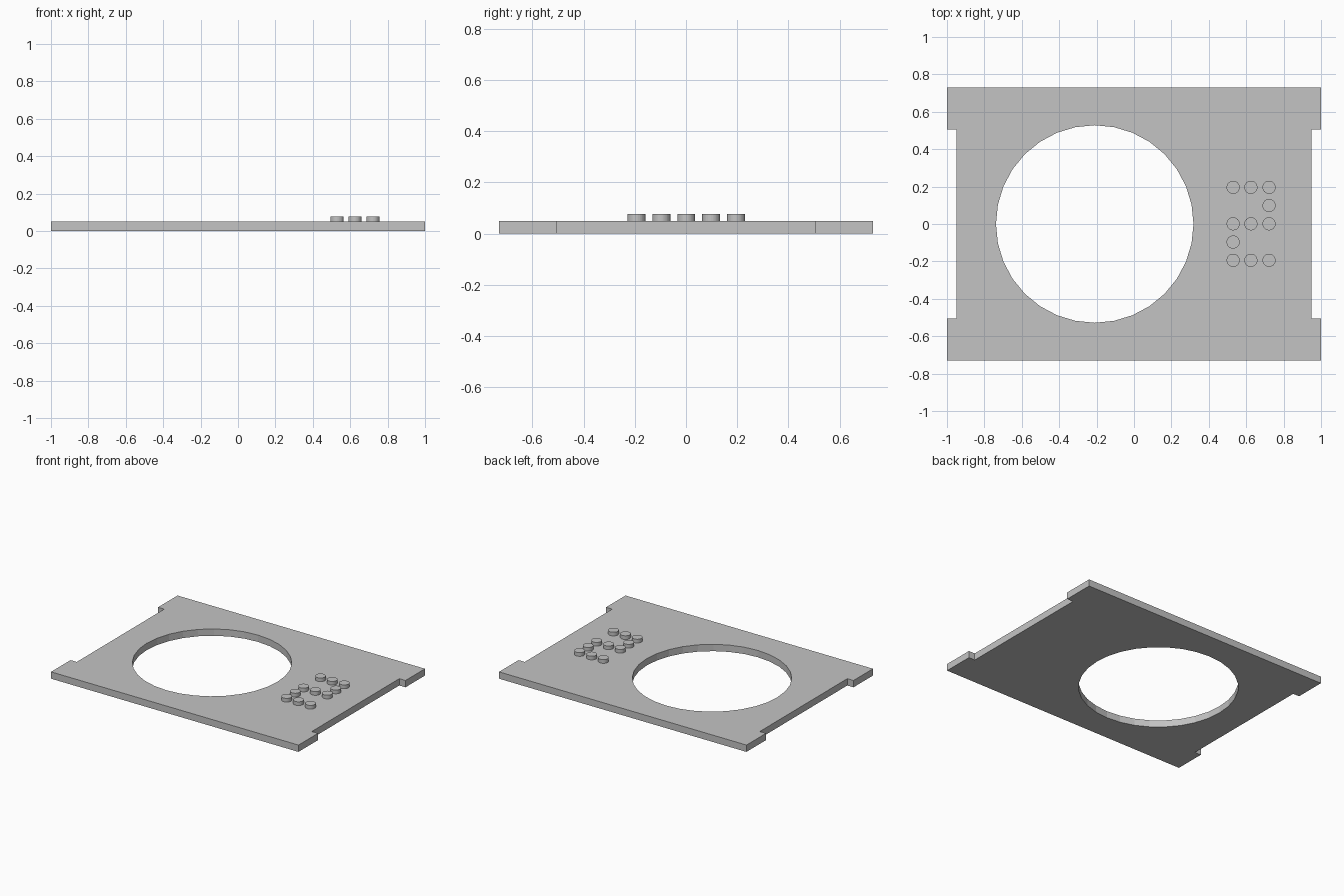
import bpy, bmesh, math
from mathutils import Vector

if "Cube" in bpy.data.objects:
    bpy.data.objects.remove(bpy.data.objects["Cube"])

THICK = 0.05      # plate thickness
STUD_TOP = 0.077  # height of the stud tops

grey = bpy.data.materials.new("plain_grey")
grey.diffuse_color = (0.55, 0.55, 0.55, 1)
grey.use_nodes = True
grey.node_tree.nodes["Principled BSDF"].inputs["Base Color"].default_value = grey.diffuse_color


def circle(cx, cy, r, n=32):
    return [(cx + r * math.cos(2 * math.pi * i / n),
             cy + r * math.sin(2 * math.pi * i / n)) for i in range(n)]


def extruded(name, loops, z0, z1):
    """Fill closed outlines (inner ones become holes) and extrude them upward."""
    bm = bmesh.new()
    edges = []
    for loop in loops:
        vs = [bm.verts.new((x, y, z0)) for x, y in loop]
        edges += [bm.edges.new((a, b)) for a, b in zip(vs, vs[1:] + vs[:1])]
    bmesh.ops.triangle_fill(bm, edges=edges, use_beauty=True)
    top = bmesh.ops.extrude_face_region(bm, geom=bm.faces[:], use_keep_orig=True)
    verts = [g for g in top["geom"] if isinstance(g, bmesh.types.BMVert)]
    bmesh.ops.translate(bm, verts=verts, vec=Vector((0, 0, z1 - z0)))
    bmesh.ops.recalc_face_normals(bm, faces=bm.faces[:])
    mesh = bpy.data.meshes.new(name)
    bm.to_mesh(mesh)
    bm.free()
    mesh.materials.append(grey)
    obj = bpy.data.objects.new(name, mesh)
    bpy.context.collection.objects.link(obj)
    return obj


# Plate: rectangle with a shallow notch along each short side and a round hole
half = [(1, -0.73), (1, -0.505), (0.95, -0.505),
        (0.95, 0.505), (1, 0.505), (1, 0.73)]
outline = half + [(-x, y) for x, y in reversed(half)]
extruded("plate", [outline, circle(-0.21, 0, 0.528)], 0, THICK)

# Raised studs on a three-column grid, rows from back to front
columns = (0.53, 0.625, 0.722)
rows = ((0, 1, 2), (2,), (0, 1, 2), (0,), (0, 1, 2))
for r, cols in enumerate(rows):
    for c in cols:
        extruded(f"stud_{r}_{c}", [circle(columns[c], 0.196 - 0.0975 * r, 0.035)],
                 THICK, STUD_TOP)
